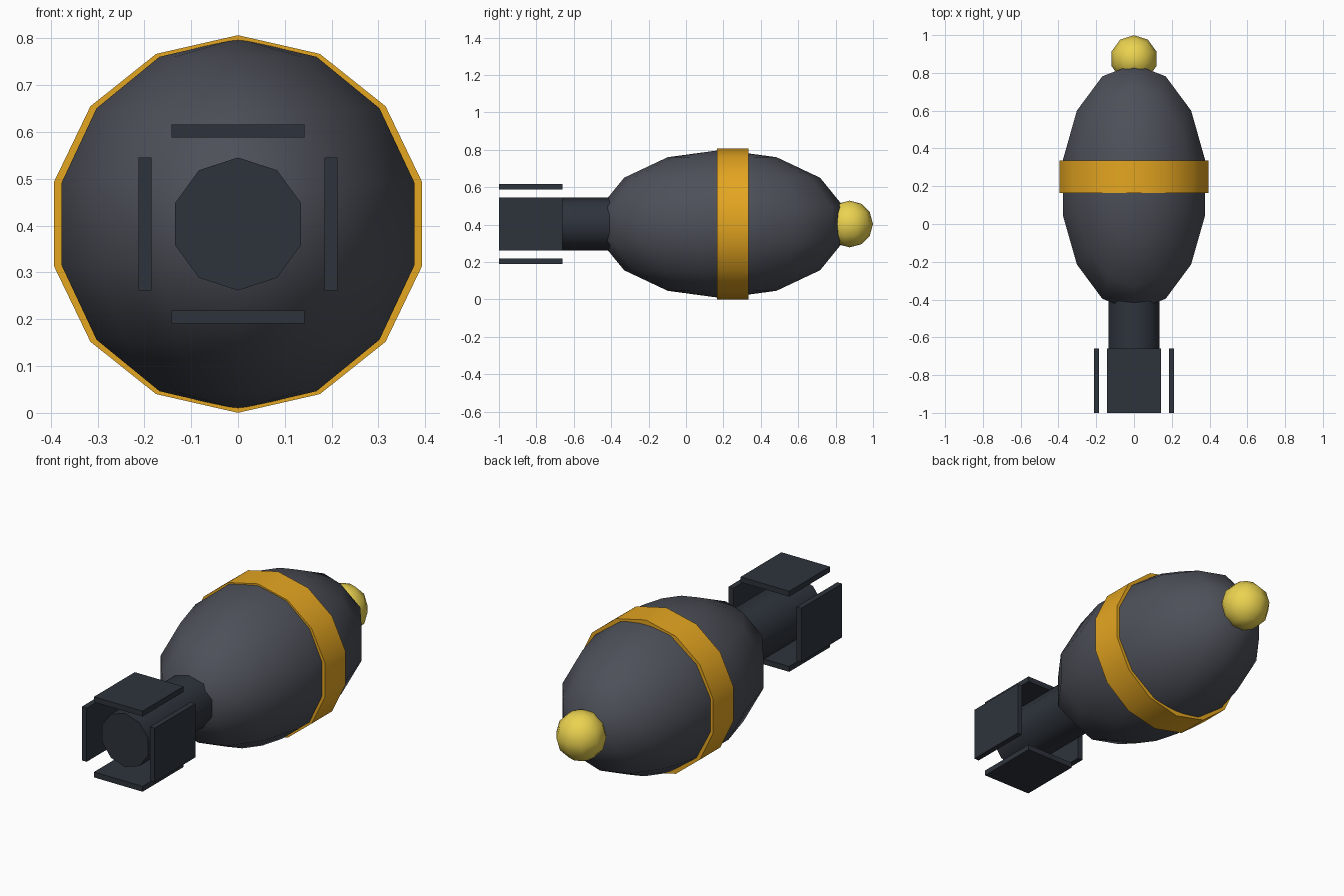
import bpy, bmesh
from math import sin, cos, pi, radians

if "Cube" in bpy.data.objects:
    bpy.data.objects.remove(bpy.data.objects["Cube"])

K = 0.568                      # design units -> scene units
CY, CZ = 0.193, 0.4035         # centre of the body


def material(name, rgb):
    m = bpy.data.materials.new(name)
    m.diffuse_color = (*rgb, 1)
    m.use_nodes = True
    m.node_tree.nodes["Principled BSDF"].inputs["Base Color"].default_value = m.diffuse_color
    return m


GREY = material("body_grey", (0.075, 0.08, 0.1))
DARK = material("tail_dark", (0.027, 0.034, 0.045))
GOLD = material("band_gold", (0.78, 0.38, 0.015))
YELLOW = material("nose_yellow", (0.83, 0.65, 0.08))


def finish(name, bm, mat, y, z=0, x=0):
    bmesh.ops.recalc_face_normals(bm, faces=bm.faces)
    me = bpy.data.meshes.new(name)
    bm.to_mesh(me)
    bm.free()
    me.shade_smooth()
    me.set_sharp_from_angle(angle=radians(60))
    me.materials.append(mat)
    ob = bpy.data.objects.new(name, me)
    ob.location = (x * K, CY + y * K, CZ + z * K)
    bpy.context.collection.objects.link(ob)
    return ob


def lathe(profile, axis, sides):
    """Spin a profile of (y, z) points around an axis through the origin."""
    bm = bmesh.new()
    vs = [bm.verts.new((0, y * K, z * K)) for y, z in profile]
    es = [bm.edges.new(p) for p in zip(vs, vs[1:])]
    bmesh.ops.spin(bm, geom=vs + es, cent=(0, 0, 0), axis=axis,
                   angle=2 * pi, steps=sides)
    bmesh.ops.remove_doubles(bm, verts=bm.verts, dist=1e-4)
    return bm


def ball(ry, rz, sides, rings):
    arc = [(ry * sin(pi * i / rings), rz * cos(pi * i / rings)) for i in range(rings + 1)]
    return lathe(arc, (0, 0, 1), sides)


def drum(r, length, sides):
    h = length / 2
    return lathe([(-h, 0), (-h, r), (h, r), (h, 0)], (0, 1, 0), sides)


# Egg-shaped body, stretched along y
body = finish("body", ball(1.18, 0.698, 14, 7), GREY, 0)
# the sphere is round in x as well as z
for v in body.data.vertices:
    v.co.x *= 0.698 / 1.18

# Band, nose and tail tube
finish("band", drum(0.71, 0.3, 14), GOLD, 0.1)
finish("nose", ball(0.22, 0.22, 10, 6), YELLOW, 1.2)
finish("tail_tube", drum(0.25, 1.0, 10), DARK, -1.5)

# Four tail fins around the tube
for name, x, z in (("fin_right", 1, 0), ("fin_left", -1, 0),
                   ("fin_top", 0, 1), ("fin_bottom", 0, -1)):
    bm = bmesh.new()
    bmesh.ops.create_cube(bm, size=1)
    size = (0.05, 0.6, 0.5) if x else (0.5, 0.6, 0.05)
    bmesh.ops.scale(bm, vec=[s * K for s in size], verts=bm.verts)
    finish(name, bm, DARK, -1.8, 0.35 * z, 0.35 * x)
